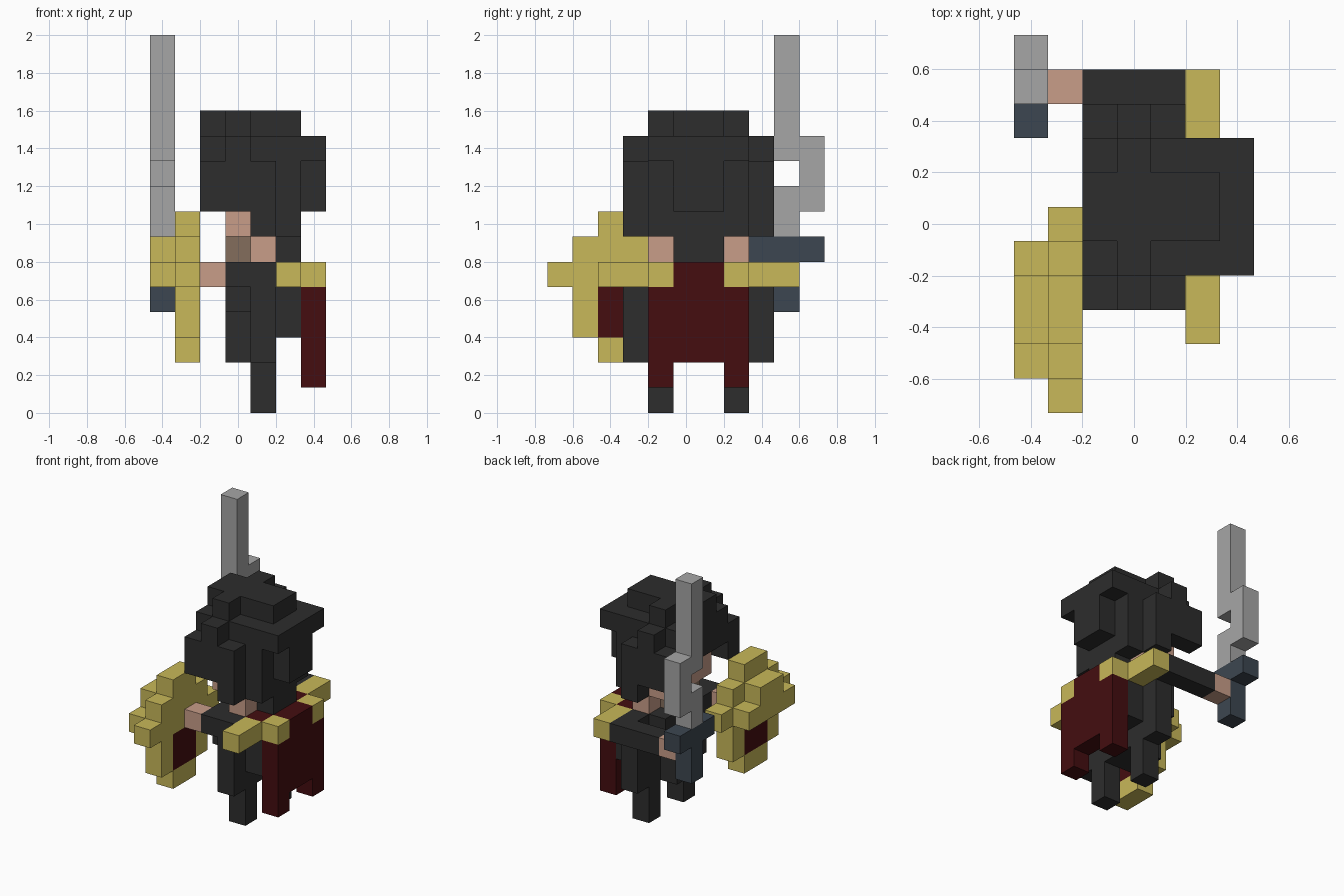
import bpy, bmesh
from mathutils import Vector

if "Cube" in bpy.data.objects:
    bpy.data.objects.remove(bpy.data.objects["Cube"])

U = 2 / 15                                  # edge of one cube
ORIGIN = Vector((-3.5 * U, -5.5 * U, 0))

def material(name, r, g, b):
    m = bpy.data.materials.new(name)
    m.diffuse_color = (r, g, b, 1)
    m.use_nodes = True
    m.node_tree.nodes["Principled BSDF"].inputs["Base Color"].default_value = m.diffuse_color
    return m

DARK = material("charcoal", .026, .026, .026)
GOLD = material("gold", .58, .48, .10)
RED = material("dark red", .058, .004, .005)
SKIN = material("skin", .58, .34, .25)
SHADE = material("brown skin", .23, .155, .107)
STEEL = material("steel", .38, .38, .38)
BLUE = material("slate blue", .046, .062, .082)

parts, filled = [], set()

def part(name, mat, *boxes):
    """Boxes are (x0, x1, y0, y1, z0, z1), inclusive cube indices."""
    cells = set()
    for x0, x1, y0, y1, z0, z1 in boxes:
        cells |= {(x, y, z) for x in range(x0, x1 + 1)
                  for y in range(y0, y1 + 1) for z in range(z0, z1 + 1)}
    cells -= filled
    filled.update(cells)
    parts.append((name, mat, cells))

def mirror(*boxes):
    """The figure is symmetric across cube rows 5 and 6."""
    return boxes + tuple((a, b, 11 - d, 11 - c, e, f) for a, b, c, d, e, f in boxes)

# Head
part("face", SKIN, (3, 4, 4, 7, 7, 8), (4, 4, 4, 7, 6, 6))
part("chin", SHADE, (3, 3, 5, 6, 6, 6))
part("hair", DARK,
     (2, 5, 5, 6, 11, 11), (3, 3, 4, 7, 11, 11),      # crown
     (2, 6, 4, 7, 10, 10), (2, 5, 4, 7, 9, 9),        # cap and fringe
     (5, 5, 4, 7, 7, 8), (5, 5, 5, 6, 6, 6),          # back of the head
     (6, 6, 5, 6, 8, 9),                              # tail
     *mirror((2, 2, 3, 3, 8, 9), (3, 3, 3, 3, 8, 10), (4, 4, 3, 3, 7, 9)))

# Body
part("torso", DARK, (4, 4, 3, 8, 2, 5), (3, 3, 4, 7, 4, 5),
     (3, 3, 5, 6, 2, 3), (5, 5, 4, 7, 3, 4))
part("legs", DARK, *mirror((4, 4, 4, 4, 0, 1)))
part("shield_arm", DARK, (3, 3, 3, 3, 5, 5))
part("sword_arm", DARK, (2, 4, 9, 9, 5, 5))
part("hands", SKIN, (2, 2, 3, 3, 5, 5), (1, 1, 9, 9, 5, 5))

# Cape
part("cape", RED, (5, 5, 4, 7, 5, 5), (6, 6, 5, 6, 5, 5), (6, 6, 4, 7, 2, 4),
     *mirror((6, 6, 4, 4, 1, 1)))
part("shoulder_trim", GOLD, *mirror((5, 5, 2, 3, 5, 5), (6, 6, 4, 4, 5, 5)))

# Shield
part("shield_panel", RED, (1, 1, 2, 3, 3, 4))
part("shield", GOLD, (1, 1, 2, 3, 2, 7), (1, 1, 1, 4, 3, 6), (1, 1, 0, 5, 5, 5),
     (0, 0, 1, 4, 5, 5), (0, 0, 2, 3, 6, 6))

# Sword
part("sword_hilt", BLUE, (0, 0, 8, 10, 6, 6), (0, 0, 9, 9, 4, 5))
part("sword_blade", STEEL, (0, 0, 9, 9, 7, 8), (0, 0, 10, 10, 8, 10),
     (0, 0, 9, 9, 10, 14))

# Make one mesh per part from the exposed cube faces
for name, mat, cells in parts:
    bm, verts = bmesh.new(), {}
    for c in cells:
        for axis in range(3):
            for side in (0, 1):
                n = list(c)
                n[axis] += 2 * side - 1
                if tuple(n) in filled:
                    continue
                ring = []
                for a, b in ((0, 0), (1, 0), (1, 1), (0, 1)):
                    p = list(c)
                    p[axis] += side
                    p[(axis + 1) % 3] += a
                    p[(axis + 2) % 3] += b
                    p = tuple(p)
                    if p not in verts:
                        verts[p] = bm.verts.new(ORIGIN + Vector(p) * U)
                    ring.append(verts[p])
                bm.faces.new(ring if side else ring[::-1])
    mesh = bpy.data.meshes.new(name)
    bm.to_mesh(mesh)
    bm.free()
    mesh.materials.append(mat)
    bpy.context.collection.objects.link(bpy.data.objects.new(name, mesh))
